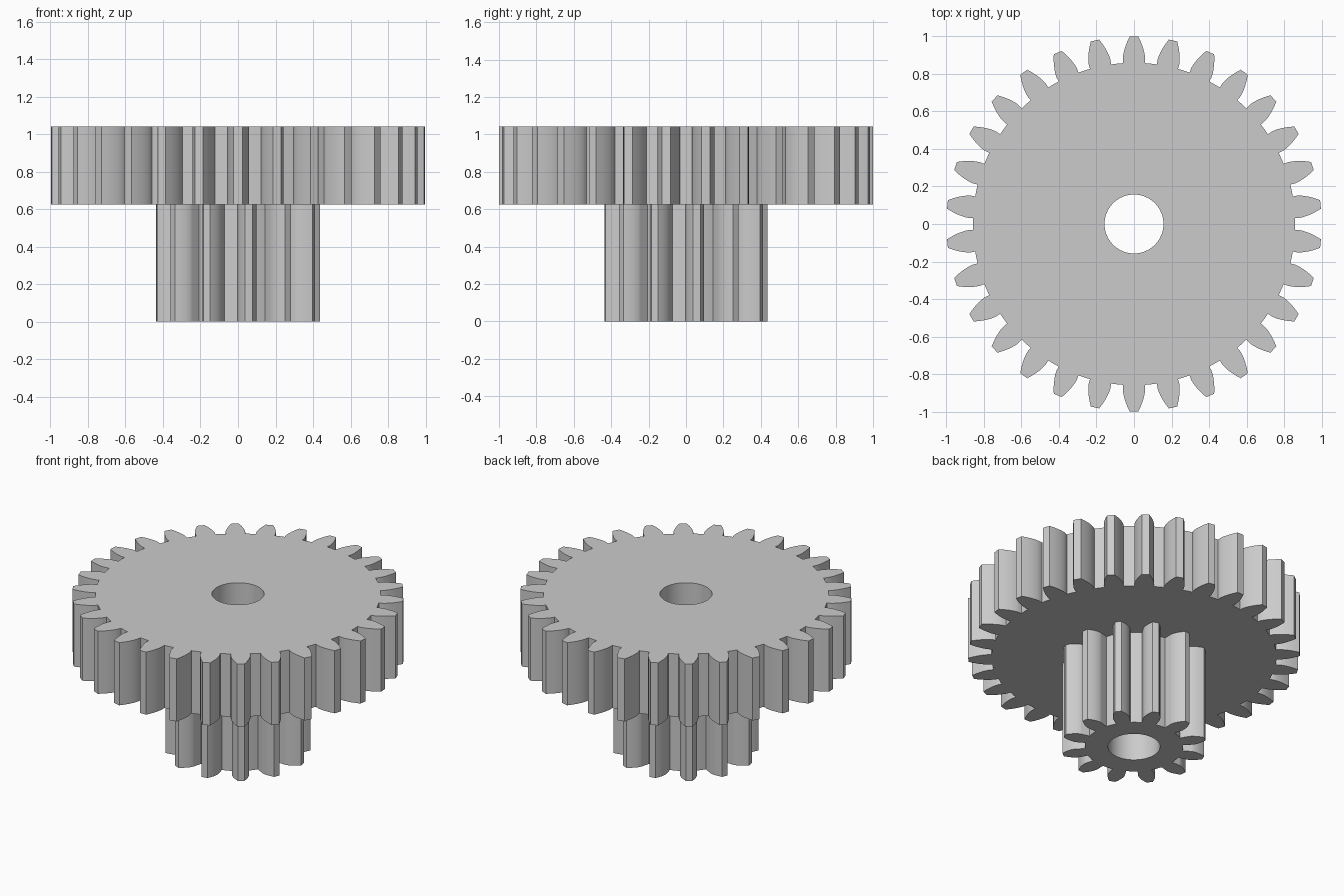
import bpy
import bmesh
from math import cos, sin, tan, acos, pi, radians, sqrt

if "Cube" in bpy.data.objects:
    bpy.data.objects.remove(bpy.data.objects["Cube"], do_unlink=True)

MODULE = 0.0625
PRESSURE = radians(20)
BORE_RADIUS = 0.157
BORE_SIDES = 64
FLANK_STEPS = 7

grey = bpy.data.materials.new("light grey")
grey.use_nodes = True
grey.diffuse_color = (0.6, 0.6, 0.6, 1)
grey.node_tree.nodes["Principled BSDF"].inputs["Base Color"].default_value = (0.6, 0.6, 0.6, 1)


def involute(angle):
    return tan(angle) - angle


def gear_outline(teeth, phase):
    """Involute tooth outline, with one tooth centred on the phase angle."""
    pitch = MODULE * teeth / 2
    base = pitch * cos(PRESSURE)
    root = pitch - 1.25 * MODULE
    tip = pitch + MODULE
    half_base = pi / (2 * teeth) + involute(PRESSURE)

    # One flank, from the root up to the tip
    flank = [(root, half_base)]
    roll_end = sqrt((tip / base) ** 2 - 1)
    for i in range(FLANK_STEPS + 1):
        radius = base * sqrt(1 + (roll_end * i / FLANK_STEPS) ** 2)
        flank.append((radius, half_base - involute(acos(base / radius))))

    # Right flank, crown, left flank, then the middle of the valley
    tooth = [(r, -a) for r, a in flank] + [(tip, 0)] + flank[::-1]
    tooth.append((root, pi / teeth))
    points = []
    for k in range(teeth):
        centre = phase + 2 * pi * k / teeth
        points += [(r * cos(centre + a), r * sin(centre + a)) for r, a in tooth]
    return points


def build_gear(name, teeth, phase, bottom, top):
    bore = [(BORE_RADIUS * cos(2 * pi * i / BORE_SIDES),
             BORE_RADIUS * sin(2 * pi * i / BORE_SIDES)) for i in range(BORE_SIDES)]
    bm = bmesh.new()
    rims = {bottom: [], top: []}

    # Toothed wall and bore wall
    for outline in (gear_outline(teeth, phase), bore):
        low = [bm.verts.new((x, y, bottom)) for x, y in outline]
        high = [bm.verts.new((x, y, top)) for x, y in outline]
        for i in range(len(outline)):
            j = (i + 1) % len(outline)
            bm.faces.new((low[i], low[j], high[j], high[i]))
            rims[bottom].append(bm.edges.get((low[i], low[j])))
            rims[top].append(bm.edges.get((high[i], high[j])))

    # Flat end faces around the bore
    for height, edges in rims.items():
        bmesh.ops.triangle_fill(bm, use_beauty=True, use_dissolve=False,
                                edges=edges, normal=(0, 0, 1))
    bmesh.ops.recalc_face_normals(bm, faces=bm.faces)

    mesh = bpy.data.meshes.new(name)
    bm.to_mesh(mesh)
    bm.free()
    mesh.materials.append(grey)
    gear = bpy.data.objects.new(name, mesh)
    bpy.context.collection.objects.link(gear)

    bpy.ops.object.select_all(action='DESELECT')
    gear.select_set(True)
    bpy.context.view_layer.objects.active = gear
    bpy.ops.object.shade_smooth_by_angle(angle=radians(30))


# Small lower pinion and large upper wheel on a shared bore
build_gear("pinion", 12, radians(7.5), 0, 0.625)
build_gear("large_wheel", 30, radians(90), 0.625, 1.0417)
